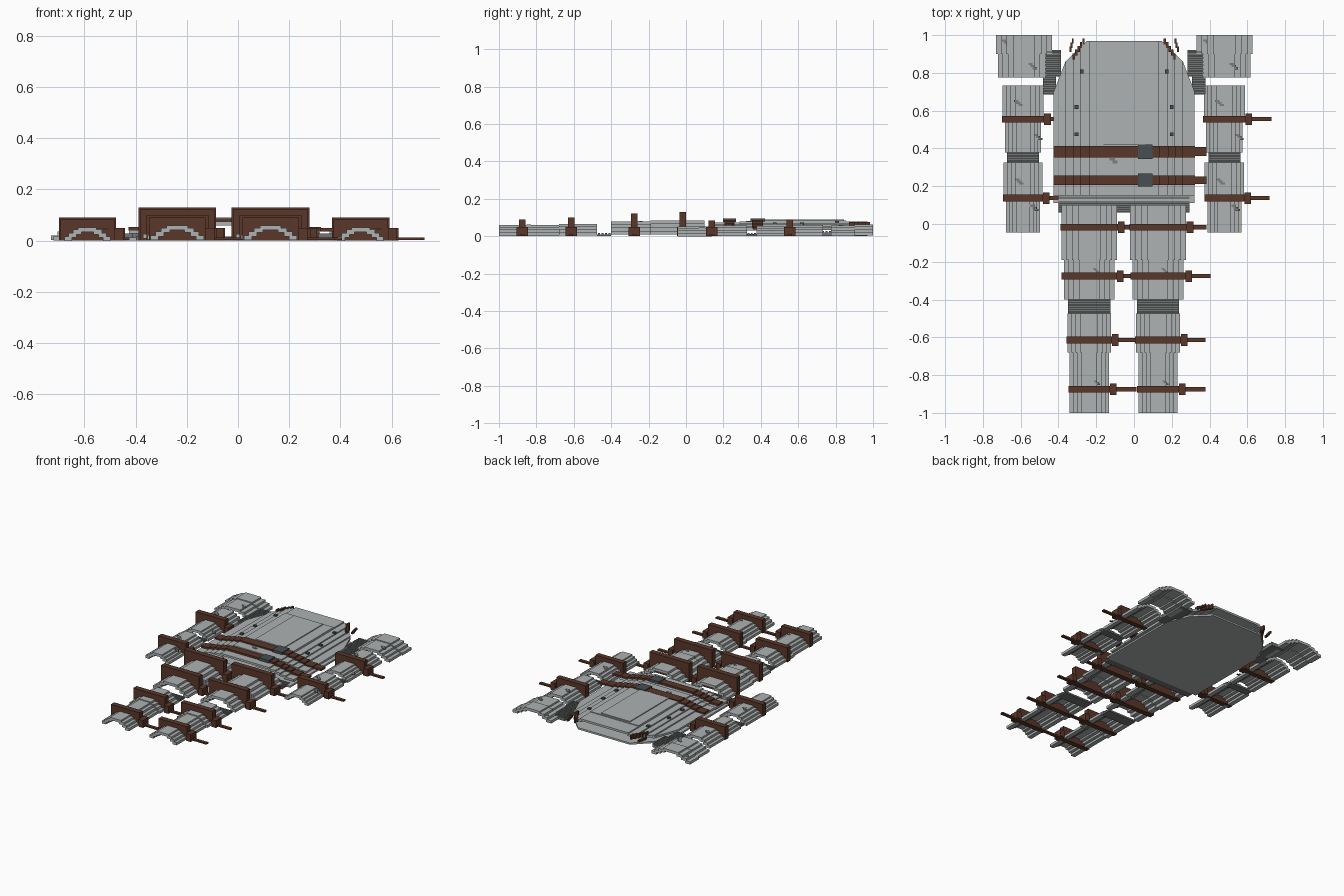
import bpy, bmesh
from mathutils import Vector

if "Cube" in bpy.data.objects:
    bpy.data.objects.remove(bpy.data.objects["Cube"])

CX = -0.052            # mirror line of the suit
ARM, LEG = 1.066, 0.364  # spacing from left limb to right limb


def mat(name, r, g, b):
    m = bpy.data.materials.new(name)
    m.diffuse_color = (r, g, b, 1)
    m.use_nodes = True
    m.node_tree.nodes["Principled BSDF"].inputs["Base Color"].default_value = m.diffuse_color
    return m


STEEL = mat("steel", 0.42, 0.445, 0.445)
JOINT = mat("dark_mail", 0.17, 0.175, 0.175)
LEATHER = mat("brown_leather", 0.10, 0.038, 0.023)
BUCKLE = mat("buckle_iron", 0.065, 0.08, 0.085)
SCRATCH = mat("scratch_grey", 0.2, 0.21, 0.21)


def finish(name, bm, m):
    bmesh.ops.recalc_face_normals(bm, faces=bm.faces)
    me = bpy.data.meshes.new(name)
    bm.to_mesh(me)
    bm.free()
    me.materials.append(m)
    ob = bpy.data.objects.new(name, me)
    bpy.context.collection.objects.link(ob)
    return ob


def add_box(bm, x0, x1, y0, y1, z0, z1):
    vs = bmesh.ops.create_cube(bm, size=1)["verts"]
    for v in vs:
        v.co = Vector((x1 if v.co.x > 0 else x0, y1 if v.co.y > 0 else y0,
                       z1 if v.co.z > 0 else z0))


def boxes(name, items, m):
    bm = bmesh.new()
    for it in items:
        add_box(bm, *it)
    return finish(name, bm, m)


def add_shell(bm, cx, steps, y0, y1, t):
    """Stepped arch: steps = (half width, top height) from the edge inwards."""
    top, low = [], []
    for i, (h, z) in enumerate(steps):
        if i:
            top.append((-h, steps[i - 1][1]))
            low.append((-h + t * 0.7, steps[i - 1][1] - t))
            low.append((-h + t * 0.7, z - t))
        else:
            top.append((-h, z - t))
            low.append((-h + t * 0.7, z - t))
        top.append((-h, z))
    half = top + [(-x, z) for x, z in reversed(top)]
    under = low + [(-x, z) for x, z in reversed(low)]
    prof = half + under[::-1]
    vs = [bm.verts.new((cx + x, y0, z)) for x, z in prof]
    f = bm.faces.new(vs)
    r = bmesh.ops.extrude_face_region(bm, geom=[f])
    for v in r["geom"]:
        if isinstance(v, bmesh.types.BMVert):
            v.co.y = y1


def cut_shoulders(bm):
    """Trim the sloping shoulder corners on both sides."""
    for (ax, ay), (bx, by) in (((0.198, 0.97), (0.311, 0.86)), ((0.311, 0.86), (0.373, 0.70))):
        for s in (-1, 1):
            n = Vector((s * (ay - by), bx - ax, 0))
            geom = bm.verts[:] + bm.edges[:] + bm.faces[:]
            r = bmesh.ops.bisect_plane(bm, geom=geom, plane_co=(CX + s * ax, ay, 0),
                                       plane_no=n, clear_outer=True)
            edges = [e for e in r["geom_cut"] if isinstance(e, bmesh.types.BMEdge)]
            bmesh.ops.holes_fill(bm, edges=[e for e in edges if e.is_boundary], sides=0)


def limb_steps(half, top):
    return [(half, top * 0.33), (half * 0.82, top * 0.58),
            (half * 0.62, top * 0.82), (half * 0.4, top)]


def limb_plate(name, cx, h0, h1, y0, ym, y1, top, t=0.018):
    bm = bmesh.new()
    add_shell(bm, cx, limb_steps(h0, top), ym, y1, t)
    add_shell(bm, cx, limb_steps(h1, top - 0.006), y0, ym, t)
    finish(name, bm, STEEL)


def mail(name, x0, x1, y0, y1, z=0.008):
    """Dark joint: thin sheet with raised ridges."""
    n = max(3, round((y1 - y0) / 0.02))
    d = (y1 - y0) / n
    items = [(x0, x1, y0, y1, 0.001, z)]
    items += [(x0, x1, y0 + d * (i + 0.2), y0 + d * (i + 0.8), z - 0.002, z + 0.008) for i in range(n)]
    boxes(name, items, JOINT)


def strap(name, x0, x1, y, h, tail):
    """Leather band, keeper block and loose tail on the right."""
    boxes(name, [(x0, x1, y - 0.018, y + 0.018, 0, h),
                 (x1, x1 + 0.035, y - 0.031, y + 0.031, 0, 0.05),
                 (x1 + 0.035, tail, y - 0.011, y + 0.011, 0.002, 0.012)], LEATHER)


def scratch(name, x, y, z, s=0.012):
    boxes(name, [(x + i * s - s, x + i * s + s, y - i * s, y - i * s + s, z, z + 0.004)
                 for i in range(-1, 2)], SCRATCH)


# Limbs, left then right
for side, k in (("left", 0), ("right", 1)):
    a, g = -0.5875 + ARM * k, -0.237 + LEG * k
    s = 1 if k else -1
    p = CX + s * 0.5305
    limb_plate(f"{side}_shoulder_plate", p, 0.148, 0.138, 0.775, 0.9, 1.0, 0.062)
    limb_plate(f"{side}_upper_arm_plate", a, 0.108, 0.096, 0.378, 0.54, 0.733, 0.06)
    limb_plate(f"{side}_forearm_plate", a, 0.104, 0.09, -0.045, 0.14, 0.325, 0.058)
    limb_plate(f"{side}_thigh_plate", g, 0.147, 0.134, -0.40, -0.19, 0.10, 0.084)
    limb_plate(f"{side}_shin_plate", g, 0.116, 0.104, -1.0, -0.68, -0.475, 0.066)
    mail(f"{side}_elbow_mail", a - 0.085, a + 0.085, 0.325, 0.378)
    mail(f"{side}_knee_mail", g - 0.112, g + 0.112, -0.475, -0.40)
    sx = sorted((CX + s * 0.43, CX + s * 0.335))
    mail(f"{side}_shoulder_mail", sx[0], sx[1], 0.78, 0.92, 0.02)
    sx = sorted((CX + s * 0.43, CX + s * 0.36))
    mail(f"{side}_armpit_mail", sx[0], sx[1], 0.685, 0.78, 0.02)

    # Arm and leg straps
    for nm, y, h, w, tl in (("upper_arm", 0.555, 0.09, 0.112, 0.727), ("forearm", 0.137, 0.085, 0.106, 0.717)):
        strap(f"{side}_{nm}_strap", a - w, a + w, y, h, tl if k else -0.40)
    for nm, y, h, w, tl in (("hip", -0.017, 0.13, 0.152, 0.384), ("thigh", -0.276, 0.122, 0.146, 0.405),
                            ("calf", -0.614, 0.10, 0.121, 0.378), ("ankle", -0.875, 0.09, 0.11, 0.378)):
        strap(f"{side}_{nm}_strap", g - w, g + w, y, h, tl if k else tl - LEG)

    # Wear marks
    for i, (dx, y, z) in enumerate(((-0.09, 0.955, 0.035), (0.05, 0.83, 0.056), (-0.025, 0.635, 0.06),
                                    (0.08, 0.455, 0.03), (-0.02, 0.22, 0.058), (0.06, 0.08, 0.044))):
        scratch(f"{side}_arm_scratch_{i}", a + dx, y, z - 0.001, 0.011)
    scratch(f"{side}_thigh_scratch", g + 0.035, -0.248, 0.077, 0.008)
    scratch(f"{side}_shin_scratch", g + 0.04, -0.845, 0.059, 0.008)

    # Chest rivets
    boxes(f"{side}_chest_rivets", [(CX + s * x - 0.01, CX + s * x + 0.01, y - 0.01, y + 0.01, z, z + 0.012)
          for x, y, z in ((0.225, 0.807, 0.068), (0.252, 0.62, 0.06), (0.252, 0.475, 0.06))], BUCKLE)

    # Shoulder lacing cords
    cords = []
    for i in range(5):
        x, y = CX + s * (0.215 + 0.013 * i), 0.975 - 0.02 * i
        cords.append((x - 0.006, x + 0.006, y - 0.024, y + 0.008, 0.045, 0.075))
    for i in range(3):
        x, y = CX + s * (0.272 + 0.006 * i), 0.975 - 0.022 * i
        cords.append((x - 0.005, x + 0.005, y - 0.02, y + 0.008, 0.04, 0.055))
    boxes(f"{side}_shoulder_lacing", cords, LEATHER)

# Back plate, flat on the ground
bm = bmesh.new()
add_box(bm, CX - 0.373, CX + 0.373, 0.11, 0.97, 0, 0.012)
cut_shoulders(bm)
finish("back_plate", bm, STEEL)

# Chest shell
CHEST = [(0.373, 0.046), (0.31, 0.055), (0.27, 0.063), (0.232, 0.071), (0.185, 0.079)]
bm = bmesh.new()
add_shell(bm, CX, CHEST, 0.415, 0.97, 0.014)
cut_shoulders(bm)
finish("chest_plate", bm, STEEL)
boxes("chest_raised_panel", [(CX - 0.185, CX + 0.185, 0.42, 0.855, 0.07, 0.084),
                             (CX - 0.11, CX + 0.11, 0.42, 0.845, 0.08, 0.09)], STEEL)

# Belly bands
for nm, y0, y1, dz in (("upper_belly_band", 0.285, 0.415, 0.004), ("lower_belly_band", 0.15, 0.285, 0.0)):
    bm = bmesh.new()
    add_shell(bm, CX, [(h, z - 0.005 + dz) for h, z in CHEST], y0, y1, 0.014)
    finish(nm, bm, STEEL)
scratch("belly_scratch", -0.115, 0.335, 0.077, 0.014)

# Waist mail
mail("waist_mail", CX - 0.347, CX + 0.347, 0.06, 0.15)

# Belts that follow the stepped belly, with buckles
for nm, y0, y1 in (("upper", 0.353, 0.413), ("lower", 0.207, 0.258)):
    bm = bmesh.new()
    add_shell(bm, CX, [(h + 0.002, z + 0.008) for h, z in CHEST], y0, y1, 0.014)
    add_box(bm, 0.32, 0.384, y0 + 0.006, y1 - 0.006, 0.036, 0.05)
    finish(f"{nm}_belt", bm, LEATHER)
    boxes(f"{nm}_belt_buckle", [(0.02, 0.097, y0 - 0.009, y1 + 0.009, 0.076, 0.094)], BUCKLE)
